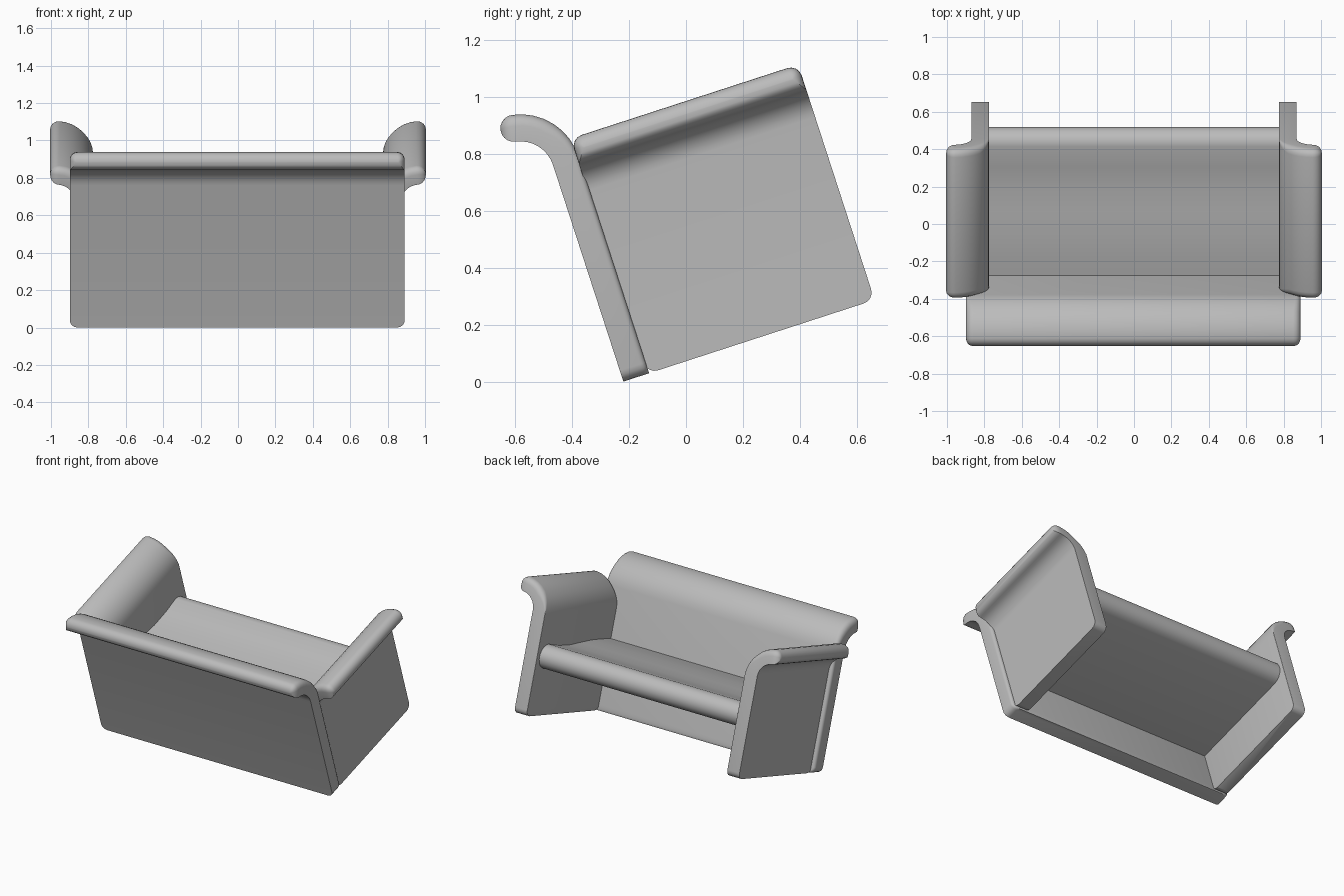
import bpy, bmesh, math
from mathutils import Matrix, Vector

if "Cube" in bpy.data.objects:
    bpy.data.objects.remove(bpy.data.objects["Cube"])

grey = bpy.data.materials.new("grey")
grey.diffuse_color = (0.5, 0.5, 0.5, 1)
grey.use_nodes = True
grey.node_tree.nodes["Principled BSDF"].inputs["Base Color"].default_value = grey.diffuse_color

# whole sofa leans back about the bottom rear edge
TILT = Matrix.Translation((0, -0.22, 0)) @ Matrix.Rotation(math.radians(18), 4, 'X')
HALF = 0.0475  # half thickness of the panels


def finish(name, bm):
    bmesh.ops.remove_doubles(bm, verts=bm.verts, dist=1e-5)
    bmesh.ops.recalc_face_normals(bm, faces=bm.faces)
    bm.transform(TILT)
    me = bpy.data.meshes.new(name)
    bm.to_mesh(me)
    bm.free()
    me.materials.append(grey)
    ob = bpy.data.objects.new(name, me)
    bpy.context.collection.objects.link(ob)
    bpy.context.view_layer.objects.active = ob
    ob.select_set(True)
    bpy.ops.object.shade_smooth_by_angle(angle=math.radians(35))
    ob.select_set(False)


def rolled_panel(name, length, straight, radius, sweep, low_bevel, place):
    """Upright panel whose top rolls outward; place maps (outward, along, up)."""
    r = 0.04
    # stations: centre, normal pointing to the inner side, half thickness, length inset, edge bevel
    st = []
    for i in range(5):  # rounded bottom corners
        a = math.pi / 2 * i / 4
        st.append((0, r * (1 - math.cos(a)), 0, HALF, r * (1 - math.sin(a)), low_bevel))
    R = radius + HALF
    n = 8
    for i in range(n + 1):  # rolled top
        a = math.radians(sweep) * i / n
        st.append((R - R * math.cos(a), straight + R * math.sin(a), a, HALF, 0,
                   low_bevel + (0.04 - low_bevel) * min(1, i / 4)))
    p, w, a = st[-1][:3]
    for i in range(1, 6):  # rounded lip
        b = math.radians(88) * i / 5
        d = HALF * math.sin(b)
        st.append((p + d * math.sin(a), w + d * math.cos(a), a, HALF * math.cos(b),
                   0.035 * (1 - math.cos(b)), 0.04 * math.cos(b)))
    bm = bmesh.new()
    rings = []
    for p, w, a, t, inset, b in st:
        l = length / 2 - inset
        half = [(-t, l), (t - b, l), (t - b * 0.62, l - b * 0.08),
                (t - b * 0.29, l - b * 0.29), (t - b * 0.08, l - b * 0.62), (t, l - b)]
        sec = half + [(o, -y) for o, y in reversed(half)]
        rings.append([bm.verts.new(place(p - o * math.cos(a), y, w + o * math.sin(a)))
                      for o, y in sec])
    for A, B in zip(rings, rings[1:]):
        for j in range(len(A)):
            k = (j + 1) % len(A)
            bm.faces.new((A[j], A[k], B[k], B[j]))
    bm.faces.new(rings[0])
    bm.faces.new(rings[-1])
    finish(name, bm)


# backrest, rolling rearward
rolled_panel("backrest", 1.79, 0.80, 0.12, 80, 0.02,
             lambda p, y, w: Vector((y - 0.004, HALF - p, w)))

# arms, rolling outward
for side, name in ((1, "right_arm"), (-1, "left_arm")):
    rolled_panel(name, 0.84, 0.675, 0.10, 85, 0.003,
                 lambda p, y, w, s=side: Vector((s * (0.8225 + p), 0.508 + y, w)))

# seat slab with a rounded front edge and a gently dipped top
prof = [(0.06, 0.31), (0.82, 0.31)]
for i in range(1, 10):
    a = -math.pi / 2 + math.pi * i / 9
    prof.append((0.82 + 0.08 * math.cos(a), 0.39 + 0.08 * math.sin(a)))
prof += [(0.70, 0.455), (0.57, 0.452), (0.45, 0.462), (0.32, 0.472), (0.20, 0.473), (0.06, 0.468)]
bm = bmesh.new()
ends = [[bm.verts.new((x, y, z)) for y, z in prof] for x in (-0.79, 0.79)]
for j in range(len(prof)):
    k = (j + 1) % len(prof)
    bm.faces.new((ends[0][j], ends[0][k], ends[1][k], ends[1][j]))
for e in ends:
    bm.faces.new(e)
finish("seat", bm)
